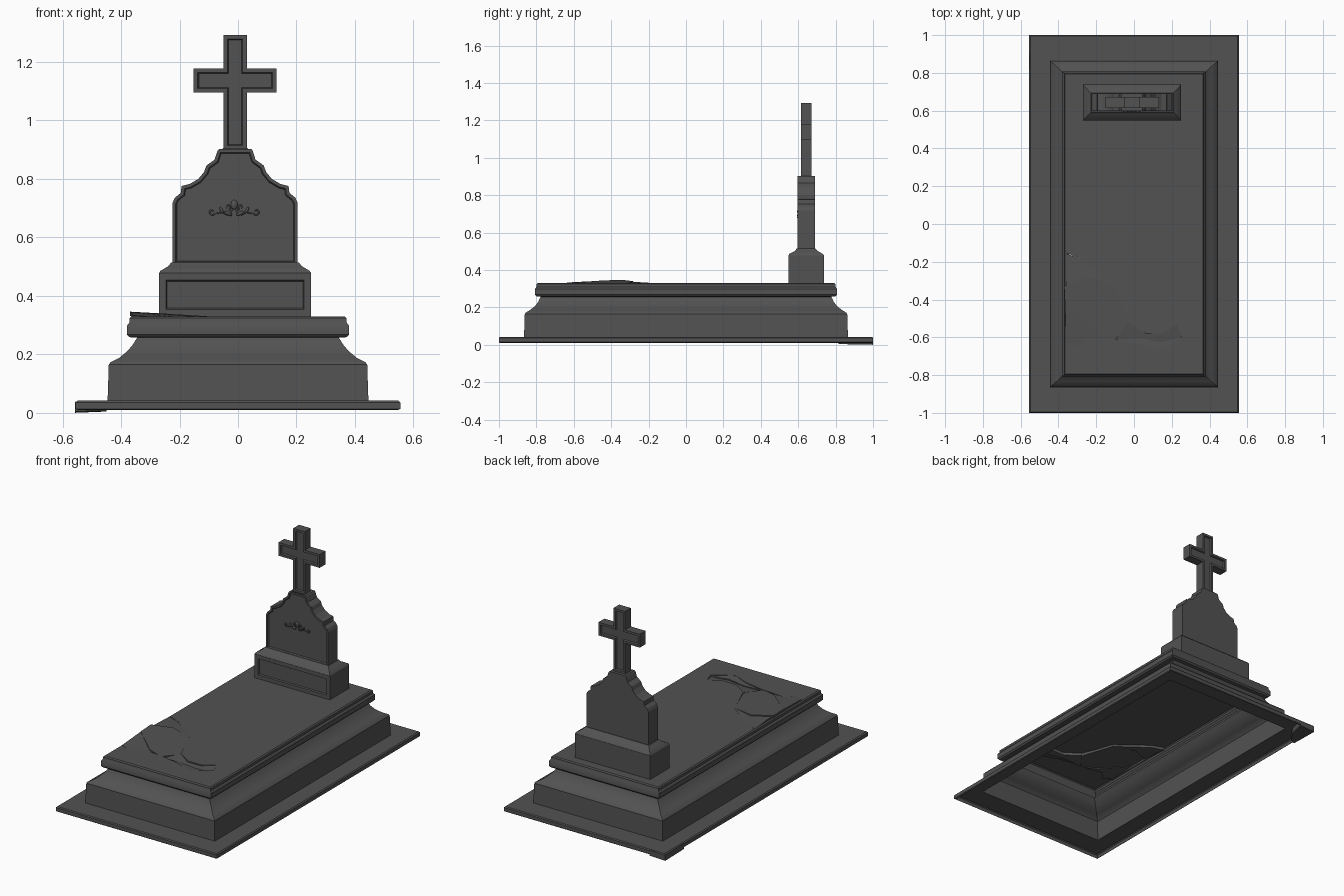
import bpy, bmesh, math
from mathutils import Vector
from mathutils.geometry import tessellate_polygon

if "Cube" in bpy.data.objects:
    bpy.data.objects.remove(bpy.data.objects["Cube"])

CX = -0.01  # headstone centre line
stone = bpy.data.materials.new("dark_stone")
stone.diffuse_color = (.084, .084, .084, 1)
stone.use_nodes = True
stone.node_tree.nodes["Principled BSDF"].inputs["Base Color"].default_value = stone.diffuse_color


def link(name, data):
    data.materials.append(stone)
    ob = bpy.data.objects.new(name, data)
    bpy.context.collection.objects.link(ob)
    return ob


def finish(name, bm, recalc=True, smooth=False):
    if recalc:
        bmesh.ops.recalc_face_normals(bm, faces=bm.faces[:])
    me = bpy.data.meshes.new(name)
    bm.to_mesh(me)
    bm.free()
    ob = link(name, me)
    if smooth:
        bpy.ops.object.select_all(action="DESELECT")
        ob.select_set(True)
        bpy.context.view_layer.objects.active = ob
        bpy.ops.object.shade_smooth_by_angle(angle=math.radians(35))
    return ob


def loft(name, rings, centre=(0, 0), cap=False):
    """Stack of rectangles (half x, half y, z) joined into a moulded shell."""
    bm = bmesh.new()
    prev = None
    for hx, hy, z in rings:
        cur = [bm.verts.new((centre[0] + sx * hx, centre[1] + sy * hy, z))
               for sx, sy in ((-1, -1), (1, -1), (1, 1), (-1, 1))]
        if prev:
            for i in range(4):
                j = (i + 1) % 4
                bm.faces.new((prev[i], prev[j], cur[j], cur[i]))
        elif cap:
            bm.faces.new(cur[::-1])
        prev = cur
    if cap:
        bm.faces.new(prev)
    return finish(name, bm, cap, smooth=True)


def panel(name, outline, y0, y1, border, depth, both=False):
    """Extrude an x-z outline from y0 to y1 and sink a framed panel into it."""
    bm = bmesh.new()
    f = bm.faces.new([bm.verts.new((CX + x, y0, z)) for x, z in outline])
    ext = bmesh.ops.extrude_face_region(bm, geom=[f])["geom"]
    bmesh.ops.translate(bm, vec=(0, y1 - y0, 0),
                        verts=[v for v in ext if isinstance(v, bmesh.types.BMVert)])
    bmesh.ops.recalc_face_normals(bm, faces=bm.faces[:])
    bm.normal_update()
    sides = [f for f in bm.faces if f.normal.y < -0.9 or (both and f.normal.y > 0.9)]
    for f in sides:
        bmesh.ops.inset_region(bm, faces=[f], thickness=border, use_even_offset=True)
        bmesh.ops.inset_region(bm, faces=[f], thickness=0.004, depth=-depth,
                               use_even_offset=True)
    return finish(name, bm, False)


def slab_piece(name, pts, z, tilt, thick):
    """Broken stone fragment: flat polygon prism with a tilted plane."""
    cx = sum(p[0] for p in pts) / len(pts)
    cy = sum(p[1] for p in pts) / len(pts)
    bm = bmesh.new()
    top, low = [], []
    for x, y in pts:
        h = z + tilt[0] * (x - cx) + tilt[1] * (y - cy)
        top.append(bm.verts.new((x, y, h)))
        low.append(bm.verts.new((x, y, h - thick)))
    bm.faces.new(top)
    bm.faces.new(low[::-1])
    for i in range(len(pts)):
        j = (i + 1) % len(pts)
        bm.faces.new((top[i], low[i], low[j], top[j]))
    return finish(name, bm)


def mirror_outline(right):
    return right + [(-x, z) for x, z in reversed(right)]


# hollow base: flange, upright wall and cove
loft("base_shell", [(.548, .995, .01), (.555, 1.0, .014), (.555, 1.0, .036), (.549, .995, .042),
                    (.446, .866, .042), (.442, .862, .165), (.436, .856, .173), (.408, .832, .187),
                    (.382, .806, .208), (.362, .79, .23), (.345, .778, .257)])
# moulded rim of the lid slab
loft("slab_rim", [(.345, .778, .257), (.372, .80, .259), (.38, .808, .268), (.38, .808, .298),
                  (.371, .80, .31), (.371, .80, .324), (.364, .793, .33)])

# top of the slab with its broken opening
outer = [(-.364, -.793), (.364, -.793), (.364, .793), (-.364, .793)]
hole = [(-.355, -.155), (-.29, -.18), (-.21, -.24), (-.11, -.32), (-.06, -.45), (-.03, -.52),
        (.06, -.58), (.15, -.58), (.23, -.53), (.25, -.60), (.20, -.64), (.13, -.675),
        (.03, -.635), (-.10, -.61), (-.26, -.60), (-.30, -.65), (-.355, -.62)]
bm = bmesh.new()
vs = [bm.verts.new((x, y, .33)) for x, y in outer + hole]
for tri in tessellate_polygon([[Vector((x, y, 0)) for x, y in loop] for loop in (outer, hole)]):
    bm.faces.new([vs[i] for i in tri])
# broken edge turning down around the opening
low = [bm.verts.new((x, y, .317)) for x, y in hole]
n = len(hole)
for i in range(n):
    j = (i + 1) % n
    bm.faces.new((vs[4 + i], vs[4 + j], low[j], low[i]))
finish("slab_top", bm)

# fragments resting tightly in the opening
slab_piece("fragment_upper", [(-.365, -.155), (-.29, -.18), (-.21, -.24), (-.11, -.32),
                              (-.25, -.28), (-.36, -.33)], .332, (-.03, -.06), .014)
slab_piece("fragment_main", [(-.37, -.33), (-.25, -.28), (-.105, -.32), (-.055, -.45),
                             (-.03, -.52), (-.10, -.615), (-.20, -.585), (-.365, -.435)],
           .334, (-.06, .01), .014)
slab_piece("fragment_lower", [(-.365, -.435), (-.20, -.585), (-.10, -.615), (-.26, -.60),
                              (-.30, -.65), (-.36, -.625)], .331, (-.05, .05), .014)
# split side crack: two sunken strips meeting in a shallow valley
slab_piece("fragment_side_back", [(-.03, -.52), (.06, -.58), (.15, -.58), (.23, -.53),
                                  (.25, -.60), (.14, -.625), (.03, -.605), (-.10, -.612)],
           .322, (.01, .12), .012)
slab_piece("fragment_side_front", [(-.10, -.612), (.03, -.605), (.14, -.625), (.25, -.60),
                                   (.20, -.64), (.13, -.675), (.03, -.635)],
           .325, (0, -.10), .012)
# loose broken corner of the flange
slab_piece("flange_chip", [(-.557, .815), (-.52, .83), (-.475, .90), (-.45, 1.0), (-.557, 1.0)],
           .038, (.04, -.02), .034)

# headstone plinth with sunken front panel and sloped shoulder
panel("headstone_plinth", [(-.26, .33), (.26, .33), (.26, .478), (-.26, .478)],
      .547, .738, .024, .008)
loft("plinth_shoulder", [(.26, .0955, .478), (.255, .09, .486), (.228, .06, .502),
                         (.218, .05, .515)], (CX, .6425), True)

# headstone body with stepped shoulders
body = mirror_outline([(.214, .505), (.214, .718), (.206, .736), (.186, .752), (.183, .776),
                       (.155, .783), (.126, .80), (.106, .824), (.098, .846), (.07, .866),
                       (.06, .897), (.055, .902)])
panel("headstone_body", body, .597, .69, .011, .007)

# cross with sunken faces front and back
cross = mirror_outline([(.04, .90), (.04, 1.095), (.142, 1.095), (.142, 1.178), (.04, 1.178),
                        (.04, 1.293)])
panel("cross", cross, .615, .672, .014, .009, both=True)


# floral relief: mirrored scrolls, leaves and a central bud
def relief_curve(name, pts, r):
    cu = bpy.data.curves.new(name, "CURVE")
    cu.dimensions = "3D"
    cu.bevel_depth = r
    cu.bevel_resolution = 1
    sp = cu.splines.new("POLY")
    sp.points.add(len(pts) - 1)
    for p, (x, z) in zip(sp.points, pts):
        p.co = (CX + x, .601, z, 1)
    link(name, cu)


def leaf(name, x, z, length, width, angle):
    bm = bmesh.new()
    bmesh.ops.create_icosphere(bm, subdivisions=2, radius=1)
    ob = finish(name, bm, smooth=True)
    ob.location = (CX + x, .602, z)
    ob.scale = (width, .008, length)
    ob.rotation_euler = (0, angle, 0)


def spiral(cx, cz, r, start, turns):
    return [(cx + r * (1 - .7 * t / 10) * math.cos(start + turns * 6.283 * t / 10),
             cz + r * (1 - .7 * t / 10) * math.sin(start + turns * 6.283 * t / 10))
            for t in range(11)]


leaf("bud", -.003, .712, .017, .012, 0)
for s in (-1, 1):
    side = "right" if s > 0 else "left"
    stem = [(.008, .683), (.025, .678), (.042, .686), (.058, .682)] + spiral(.076, .688, .012, -2.6, .9)
    relief_curve("scroll_outer_" + side, [(s * x - .003, z) for x, z in stem], .003)
    curl = [(.006, .69)] + spiral(.022, .704, .010, -2.2, -.8)
    relief_curve("scroll_inner_" + side, [(s * x - .003, z) for x, z in curl], .003)
    leaf("leaf_low_" + side, s * .02 - .003, .682, .014, .006, s * 1.1)
    leaf("leaf_mid_" + side, s * .043 - .003, .693, .013, .005, s * .5)
